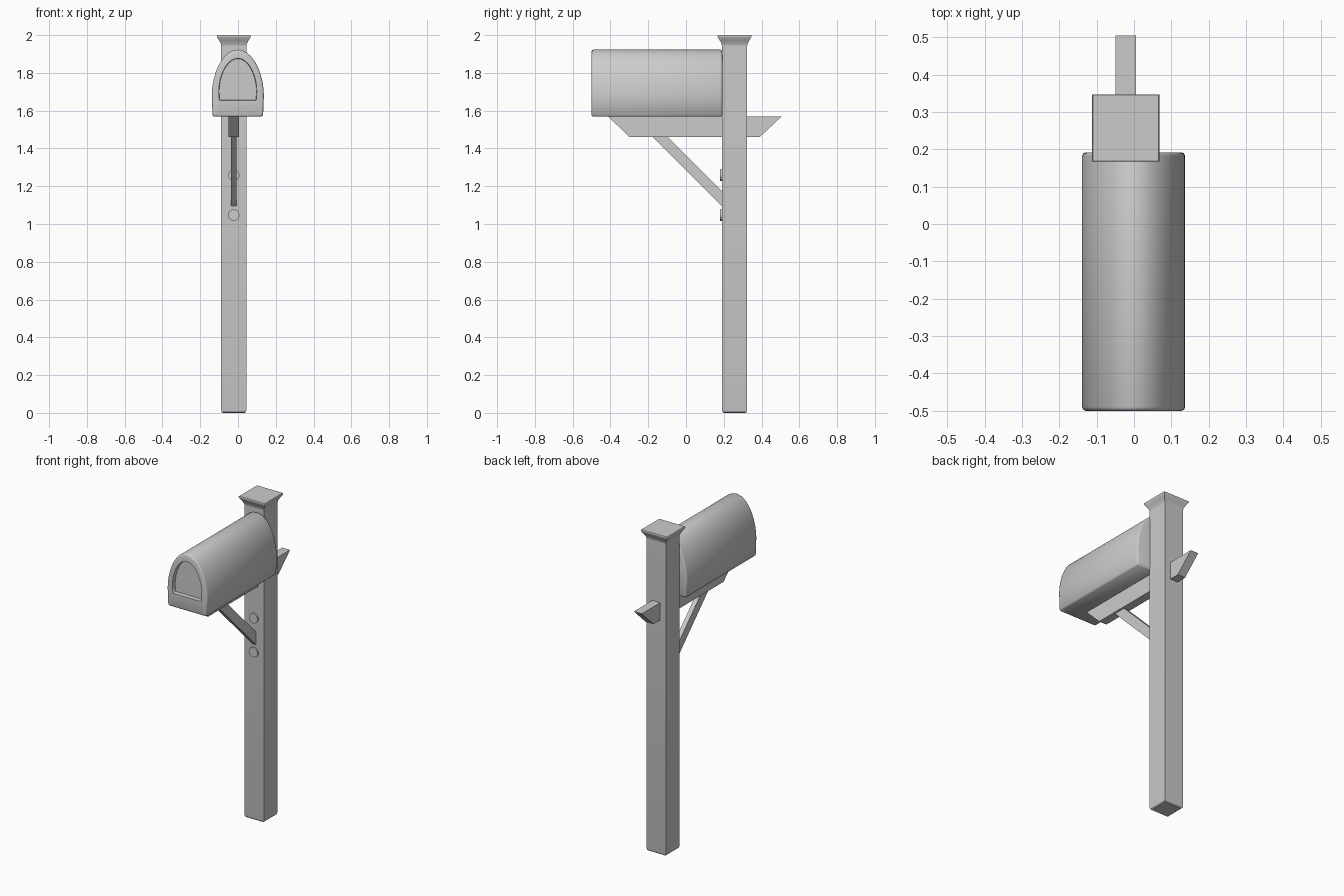
import bpy, bmesh, math
from mathutils import Matrix

if "Cube" in bpy.data.objects:
    bpy.data.objects.remove(bpy.data.objects["Cube"])

PX, PY = -0.022, 0.257   # post centre


def finish(name, bm, angle=35):
    bmesh.ops.recalc_face_normals(bm, faces=bm.faces)
    me = bpy.data.meshes.new(name)
    bm.to_mesh(me)
    bm.free()
    ob = bpy.data.objects.new(name, me)
    bpy.context.collection.objects.link(ob)
    bpy.context.view_layer.objects.active = ob
    for o in bpy.context.selected_objects:
        o.select_set(False)
    ob.select_set(True)
    bpy.ops.object.shade_smooth_by_angle(angle=math.radians(angle))
    return ob


def loft(name, rings, angle=35):
    """Skin a list of equal-length point rings and cap both ends."""
    bm = bmesh.new()
    vs = [[bm.verts.new(p) for p in r] for r in rings]
    n = len(vs[0])
    for a, b in zip(vs, vs[1:]):
        for i in range(n):
            j = (i + 1) % n
            bm.faces.new((a[i], a[j], b[j], b[i]))
    bm.faces.new(vs[0])
    bm.faces.new(vs[-1])
    return finish(name, bm, angle)


def side_bar(name, profile, half):
    """Extrude a (y, z) profile across the post centre line."""
    return loft(name, [[(PX + s * half, y, z) for y, z in profile] for s in (-1, 1)])


# Post with chamfered foot, and flared cap
def square(h, z):
    return [(PX + sx * h, PY + sy * h, z) for sx, sy in ((-1, -1), (1, -1), (1, 1), (-1, 1))]


loft("post", [square(h, z) for h, z in ((.058, 0), (.064, .005), (.067, .018), (.067, 1.96))])
loft("post_cap", [square(h, z) for h, z in (
    (.067, 1.945), (.070, 1.957), (.077, 1.97), (.086, 1.984), (.090, 1.993), (.090, 1.997), (.088, 2.0))])


# Mailbox: arched shell with rounded rims and a recessed door panel
def arch(half, base, shoulder, top, y, inset=0.0, corner=0.008):
    half, base, top = half - inset, base + inset, top - inset
    right = [(half * .97 - corner, base), (half * .97, base + corner), (half, shoulder)]
    for i in range(1, 9):
        t = math.pi / 2 * i / 9
        right.append((half * math.cos(t), shoulder + (top - shoulder) * math.sin(t) ** 1.06))
    pts = right + [(0, top)] + [(-x, z) for x, z in reversed(right)]
    return [(x - .001, y, z) for x, z in pts]


outer = (.138, 1.568, 1.68, 1.923)
inner = (.101, 1.655, 1.70, 1.877)
loft("mailbox", [
    arch(*outer, .192, .010), arch(*outer, .189, .003), arch(*outer, .182),
    arch(*outer, -.490), arch(*outer, -.497, .003), arch(*outer, -.500, .010),
    arch(*inner, -.500, corner=.002), arch(*inner, -.475, .002, corner=.002)], 50)

# Support arm through the post and diagonal brace
side_bar("support_arm", [(-.41, 1.568), (-.30, 1.46), (.39, 1.46), (.505, 1.568)], .027)
side_bar("brace", [(-.178, 1.462), (-.098, 1.462), (.195, 1.17), (.195, 1.09)], .014)

# Bolt heads on the front of the post
for i, z in enumerate((1.258, 1.047)):
    bm = bmesh.new()
    bmesh.ops.create_cone(bm, cap_ends=True, segments=16, radius1=.030, radius2=.030, depth=.014,
                          matrix=Matrix.Translation((PX, .188, z)) @ Matrix.Rotation(math.pi / 2, 4, 'X'))
    finish(f"bolt_head_{i + 1}", bm)
